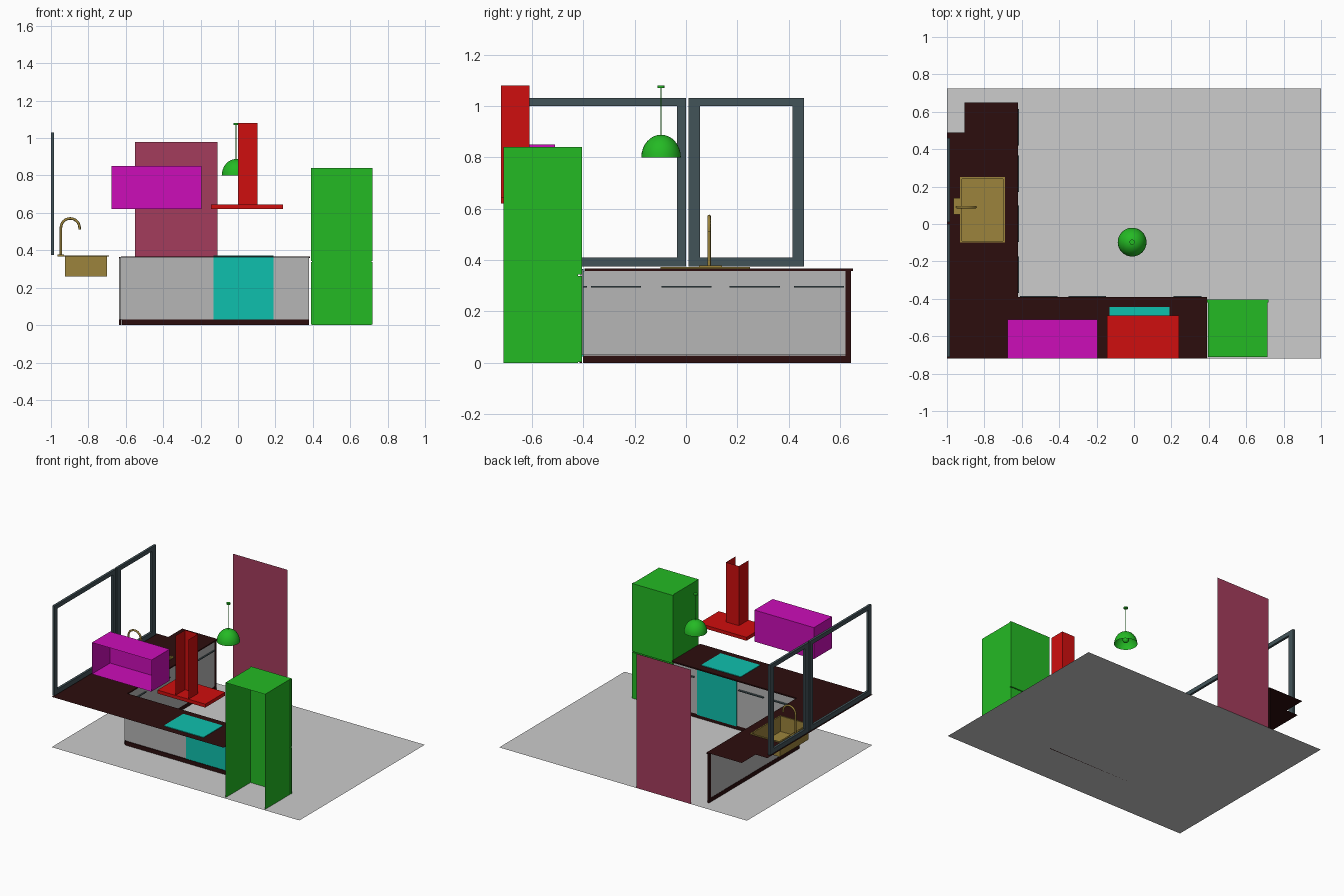
import bpy, bmesh, math
from mathutils import Matrix, Vector

cube = bpy.data.objects.get("Cube")
if cube:
    bpy.data.objects.remove(cube, do_unlink=True)


def material(name, r, g, b):
    lin = [((c / 255 + 0.055) / 1.055) ** 2.4 if c > 10 else c / 255 / 12.92 for c in (r, g, b)]
    m = bpy.data.materials.new(name)
    m.use_nodes = True
    m.diffuse_color = (*lin, 1)
    m.node_tree.nodes["Principled BSDF"].inputs["Base Color"].default_value = (*lin, 1)
    return m


FLOOR = material("pale grey", 204, 204, 204)
GREY = material("cabinet grey", 182, 182, 182)
BROWN = material("dark brown", 44, 13, 13)
GREEN = material("green", 36, 186, 36)
TEAL = material("teal", 15, 192, 174)
RED = material("red", 207, 14, 14)
MAGENTA = material("magenta", 204, 13, 184)
MAROON = material("maroon", 164, 60, 92)
GOLD = material("brass", 156, 132, 60)
SLATE = material("slate", 66, 83, 88)


def finish(name, bm, mat, smooth=False):
    mesh = bpy.data.meshes.new(name)
    bm.to_mesh(mesh)
    bm.free()
    mesh.materials.append(mat)
    obj = bpy.data.objects.new(name, mesh)
    bpy.context.collection.objects.link(obj)
    if smooth:
        for p in mesh.polygons:
            p.use_smooth = True
    return obj


def boxes(name, mat, *bounds, skip=()):
    """Boxes given as (x0, x1, y0, y1, z0, z1); skip lists outward directions left open."""
    bm = bmesh.new()
    for x0, x1, y0, y1, z0, z1 in bounds:
        size = Vector((x1 - x0, y1 - y0, z1 - z0))
        mid = Vector((x0 + x1, y0 + y1, z0 + z1)) / 2
        bmesh.ops.create_cube(bm, size=1, matrix=Matrix.Translation(mid) @ Matrix.Diagonal((*size, 1)))
    bm.normal_update()
    openings = [f for f in bm.faces if any(f.normal.dot(Vector(d)) > 0.9 for d in skip)]
    bmesh.ops.delete(bm, geom=openings, context="FACES")
    return finish(name, bm, mat)


def sheets(name, mat, z, *rects):
    """Flat horizontal sheets given as (x0, x1, y0, y1)."""
    bm = bmesh.new()
    for x0, x1, y0, y1 in rects:
        bm.faces.new([bm.verts.new((x, y, z)) for x, y in ((x0, y0), (x1, y0), (x1, y1), (x0, y1))])
    return finish(name, bm, mat)


WALL, UP, DOWN = (0, -1, 0), (0, 0, 1), (0, 0, -1)

# Floor and the upright panel on its far edge
sheets("floor", FLOOR, 0, (-1, 1, -0.72, 0.725))
bm = bmesh.new()
bm.faces.new([bm.verts.new(p) for p in
              ((-0.11, 0.725, 0), (-0.55, 0.725, 0), (-0.55, 0.725, 0.98), (-0.11, 0.725, 0.98))])
finish("door_panel", bm, MAROON)

# L-shaped worktop with a sink opening, and its front lip
sheets("worktop", BROWN, 0.367,
       (-1, 0.39, -0.72, -0.39), (-1, -0.62, -0.39, -0.09),
       (-1, -0.92, -0.09, 0.24), (-0.70, -0.62, -0.09, 0.24),
       (-1, -0.62, 0.24, 0.49), (-0.905, -0.62, 0.49, 0.65))
boxes("worktop_lip", BROWN,
      (-0.62, 0.385, -0.395, -0.39, 0.358, 0.367),
      (-0.626, -0.62, -0.39, 0.65, 0.358, 0.367))

# Cabinet fronts, plinths and end strip
boxes("cabinet_fronts", GREY,
      (-0.63, -0.13, -0.41, -0.40, 0.03, 0.363), (0.19, 0.38, -0.41, -0.40, 0.03, 0.363),
      (-0.635, -0.625, -0.40, 0.62, 0.03, 0.358))
boxes("plinths", BROWN,
      (-0.62, 0.38, -0.415, -0.405, 0.0, 0.029), (-0.636, -0.626, -0.40, 0.64, 0.0, 0.029))
boxes("end_strip", BROWN, (-0.636, -0.624, 0.62, 0.643, 0.0, 0.365))

# Cabinet handles
boxes("side_handles", SLATE,
      *[(-0.625, -0.615, y, y + 0.195, 0.294, 0.300) for y in (-0.37, -0.095, 0.17, 0.42)])
boxes("front_handles", SLATE,
      *[(x, x + w, -0.40, -0.385, 0.294, 0.300) for x, w in ((-0.61, 0.2), (-0.35, 0.2), (0.21, 0.15))])

# Oven and hob
boxes("oven_front", TEAL, (-0.13, 0.19, -0.411, -0.398, 0.025, 0.365))
boxes("hob", TEAL, (-0.13, 0.19, -0.67, -0.445, 0.366, 0.371))

# Refrigerator shell, open towards the wall, with two doors
boxes("refrigerator_body", GREEN, (0.395, 0.715, -0.71, -0.42, 0, 0.84), skip=(WALL, DOWN))
boxes("refrigerator_doors", GREEN,
      (0.39, 0.72, -0.42, -0.405, 0.003, 0.338), (0.39, 0.72, -0.42, -0.405, 0.344, 0.84))

# Wall cupboard and extractor hood, both open at the wall
boxes("wall_cupboard", MAGENTA, (-0.675, -0.195, -0.72, -0.51, 0.62, 0.85), skip=(WALL,))
boxes("hood_plate", RED, (-0.145, 0.24, -0.72, -0.49, 0.62, 0.645))
boxes("hood_chimney", RED, (0, 0.105, -0.72, -0.61, 0.645, 1.08), skip=(WALL, UP, DOWN))

# Sink basin with rim
boxes("sink_basin", GOLD, (-0.925, -0.70, -0.09, 0.24, 0.26, 0.368), skip=(UP,))
boxes("sink_rim", GOLD,
      (-0.93, -0.92, -0.10, 0.25, 0.367, 0.373), (-0.70, -0.69, -0.10, 0.25, 0.367, 0.373),
      (-0.92, -0.70, -0.10, -0.09, 0.367, 0.373), (-0.92, -0.70, 0.24, 0.25, 0.367, 0.373))

# Tap: base plate and bent pipe
boxes("tap_base", GOLD, (-0.965, -0.93, 0.05, 0.14, 0.367, 0.378))
arc = [(-0.897 - 0.05 * math.cos(a), 0.09, 0.52 + 0.05 * math.sin(a))
       for a in (math.pi * i / 12 for i in range(13))]
path = [(-0.947, 0.09, 0.37)] + arc + [(-0.847, 0.09, 0.51)]
curve = bpy.data.curves.new("tap_pipe", "CURVE")
curve.dimensions = "3D"
curve.bevel_depth = 0.007
curve.bevel_resolution = 2
curve.use_fill_caps = True
spline = curve.splines.new("POLY")
spline.points.add(len(path) - 1)
for point, co in zip(spline.points, path):
    point.co = (*co, 1)
spline.use_smooth = True
curve.materials.append(GOLD)
tap = bpy.data.objects.new("tap_pipe", curve)
bpy.context.collection.objects.link(tap)

# Window: two framed sashes side by side
for label, y0, y1, post in (("wide", -0.71, 0.0, 0.035), ("narrow", 0.01, 0.46, 0.045)):
    boxes(label + "_window_frame", SLATE,
          (-1, -0.983, y0, y0 + post, 0.375, 1.03), (-1, -0.983, y1 - post, y1, 0.375, 1.03),
          (-1, -0.983, y0 + post, y1 - post, 0.375, 0.41),
          (-1, -0.983, y0 + post, y1 - post, 1.0, 1.03))

# Pendant lamp: hollow dome, bulb, rod and ceiling cap
LAMP = Vector((-0.01, -0.097, 0))


def lamp_cylinder(name, radius, z0, z1):
    bm = bmesh.new()
    bmesh.ops.create_cone(bm, cap_ends=True, segments=16, radius1=radius, radius2=radius, depth=z1 - z0,
                          matrix=Matrix.Translation(LAMP + Vector((0, 0, (z0 + z1) / 2))))
    finish(name, bm, GREEN)


def lamp_ball(name, radius, height, z, half):
    bm = bmesh.new()
    bmesh.ops.create_uvsphere(bm, u_segments=32, v_segments=16, radius=1)
    if half:
        bmesh.ops.delete(bm, geom=[v for v in bm.verts if v.co.z < -0.01], context="VERTS")
    bm.transform(Matrix.Translation(LAMP + Vector((0, 0, z))) @ Matrix.Diagonal((radius, radius, height, 1)))
    finish(name, bm, GREEN, smooth=True)


lamp_ball("lamp_shade", 0.077, 0.088, 0.80, True)
lamp_ball("lamp_bulb", 0.022, 0.025, 0.835, False)
lamp_cylinder("lamp_rod", 0.0025, 0.885, 1.072)
lamp_cylinder("lamp_cap", 0.014, 1.07, 1.08)
